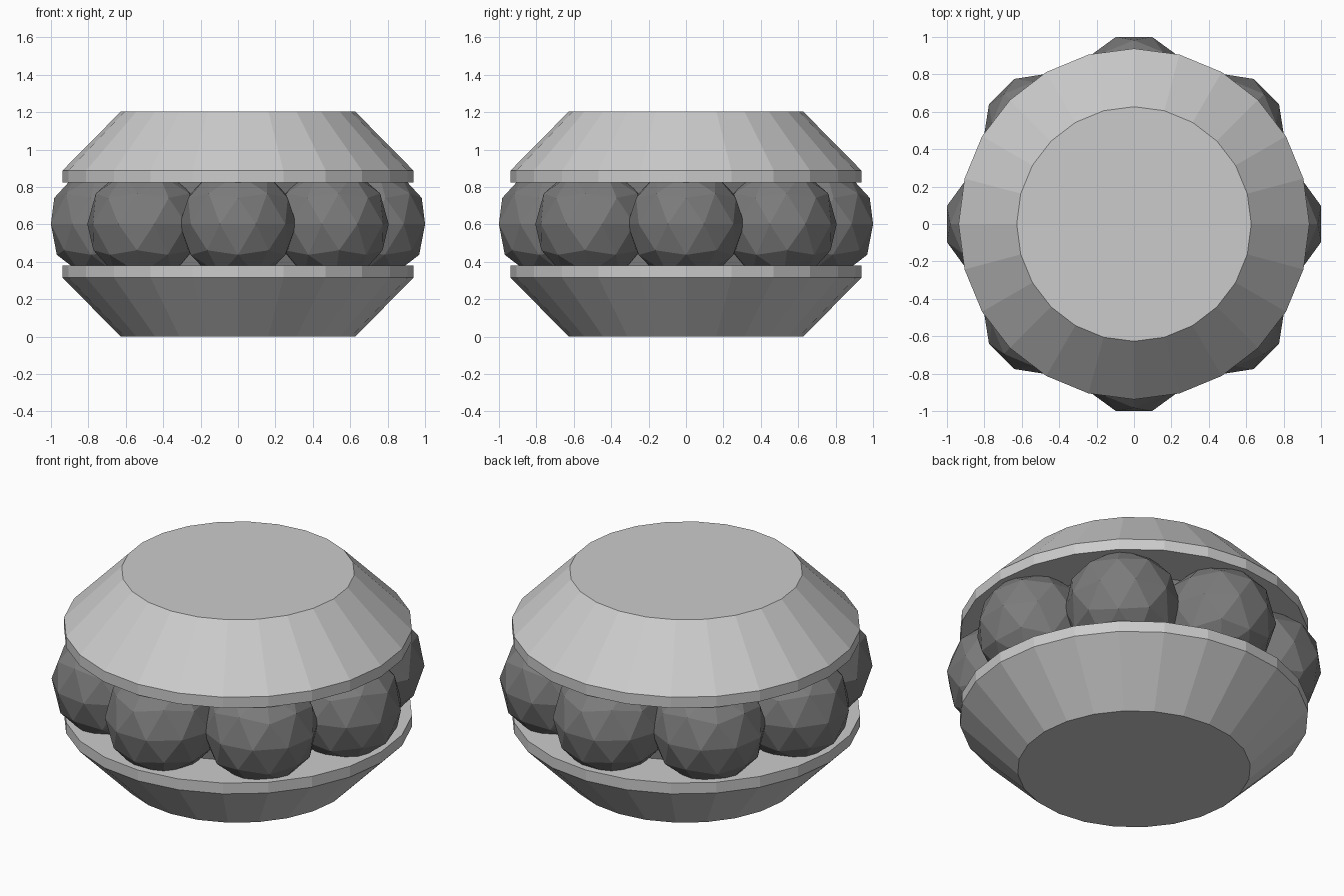
import bpy, bmesh
from math import sin, cos, pi

if "Cube" in bpy.data.objects:
    bpy.data.objects.remove(bpy.data.objects["Cube"])

SIDES = 24
HEIGHT = 1.203
MID = HEIGHT / 2


def revolve(name, profile):
    """Closed faceted solid from (radius, z) rings, capped at both ends."""
    bm = bmesh.new()
    rings = [[bm.verts.new((r * cos(2 * pi * i / SIDES), r * sin(2 * pi * i / SIDES), z))
              for i in range(SIDES)] for r, z in profile]
    for a, b in zip(rings, rings[1:]):
        for i in range(SIDES):
            j = (i + 1) % SIDES
            bm.faces.new((a[i], a[j], b[j], b[i]))
    bm.faces.new(rings[0][::-1])
    bm.faces.new(rings[-1])
    bmesh.ops.recalc_face_normals(bm, faces=bm.faces[:])
    mesh = bpy.data.meshes.new(name)
    bm.to_mesh(mesh)
    bm.free()
    obj = bpy.data.objects.new(name, mesh)
    bpy.context.collection.objects.link(obj)
    return obj


dark = bpy.data.materials.new("dark_grey")
dark.diffuse_color = (0.2, 0.2, 0.2, 1)
dark.use_nodes = True
dark.node_tree.nodes["Principled BSDF"].inputs["Base Color"].default_value = dark.diffuse_color

# Bevelled lower and upper races with a short vertical lip
race = [(0.627, 0), (0.938, 0.315), (0.938, 0.379)]
revolve("lower_race", race)
revolve("upper_race", [(r, HEIGHT - z) for r, z in reversed(race)])

# Core hidden behind the balls, joining the races
core = revolve("core", [(0.65, 0.379), (0.65, HEIGHT - 0.379)])
core.data.materials.append(dark)

# Ring of eight low-poly balls, each turned to face outward
for i in range(8):
    a = i * pi / 4
    bpy.ops.mesh.primitive_ico_sphere_add(
        subdivisions=2, radius=0.3125,
        location=(0.703 * cos(a), 0.703 * sin(a), MID), rotation=(0, 0, a))
    ball = bpy.context.object
    ball.name = f"ball_{i + 1}"
    ball.data.materials.append(dark)
